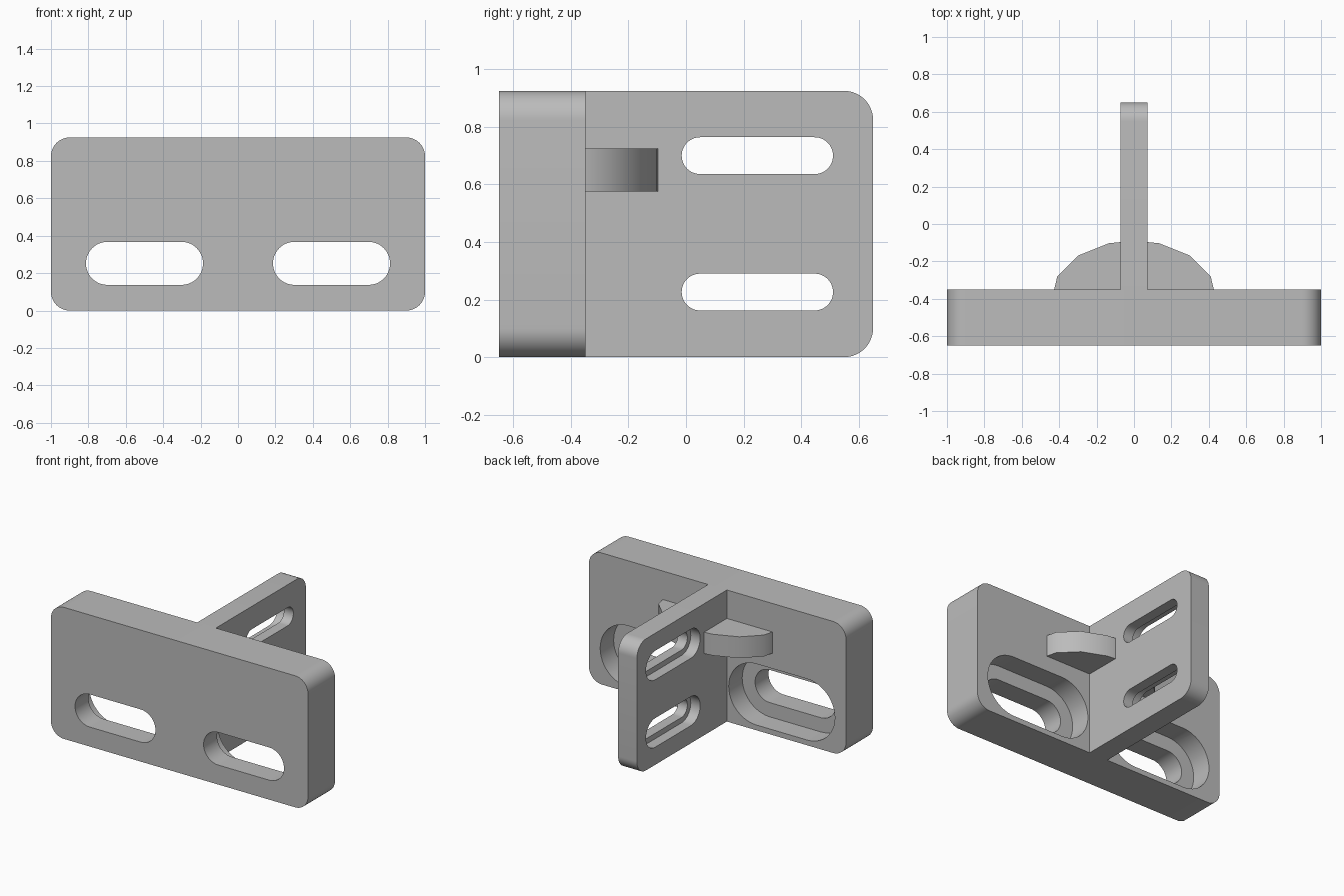
import bpy, bmesh, math

old = bpy.data.objects.get("Cube")
if old:
    bpy.data.objects.remove(old, do_unlink=True)

grey = bpy.data.materials.new("plain grey")
grey.use_nodes = True
colour = (0.5, 0.5, 0.5, 1)
grey.diffuse_color = colour
grey.node_tree.nodes["Principled BSDF"].inputs["Base Color"].default_value = colour


def arc(u, v, r, start, end, steps):
    """Points on an arc, angles in degrees."""
    angles = [math.radians(start + (end - start) * i / steps) for i in range(steps + 1)]
    return [(u + r * math.cos(a), v + r * math.sin(a)) for a in angles]


def slot(u, v, half_length, r):
    """Outline of a round-ended slot lying along u."""
    s = half_length - r
    return arc(u + s, v, r, -90, 90, 24) + arc(u - s, v, r, 90, 270, 24)


def prism(name, outline, axis, lo, hi):
    """Extrude a flat outline along an axis from lo to hi."""
    place = {"x": lambda u, v: (lo, u, v),
             "y": lambda u, v: (u, lo, v),
             "z": lambda u, v: (u, v, lo)}[axis]
    bm = bmesh.new()
    face = bm.faces.new([bm.verts.new(place(u, v)) for u, v in outline])
    extruded = bmesh.ops.extrude_face_region(bm, geom=[face])["geom"]
    for vert in extruded:
        if isinstance(vert, bmesh.types.BMVert):
            vert.co["xyz".index(axis)] = hi
    bmesh.ops.recalc_face_normals(bm, faces=bm.faces)
    mesh = bpy.data.meshes.new(name)
    bm.to_mesh(mesh)
    bm.free()
    obj = bpy.data.objects.new(name, mesh)
    bpy.context.collection.objects.link(obj)
    mesh.materials.append(grey)
    return obj


def activate(obj):
    bpy.ops.object.select_all(action="DESELECT")
    obj.select_set(True)
    bpy.context.view_layer.objects.active = obj


def cut(obj, outline, axis, lo, hi):
    """Cut a prism out of a part and discard the cutter."""
    cutter = prism("cutter", outline, axis, lo, hi)
    cutter.hide_render = True
    activate(obj)
    mod = obj.modifiers.new("cut", "BOOLEAN")
    mod.operation = "DIFFERENCE"
    mod.solver = "EXACT"
    mod.object = cutter
    bpy.ops.object.modifier_apply(modifier=mod.name)
    bpy.data.objects.remove(cutter, do_unlink=True)


def smooth(obj, degrees=30):
    activate(obj)
    bpy.ops.object.shade_smooth_by_angle(angle=math.radians(degrees))


height, corner = 0.925, 0.1
front, inner, back = -0.65, -0.35, 0.65
half_fin = 0.073

# Front plate with rounded corners and two slots, counterbored from behind
a, top = 1 - corner, height - corner
plate = prism("mounting_plate",
              arc(a, corner, corner, -90, 0, 12) + arc(a, top, corner, 0, 90, 12)
              + arc(-a, top, corner, 90, 180, 12) + arc(-a, corner, corner, 180, 270, 12),
              "y", front, inner)
for side in (-1, 1):
    cut(plate, slot(side * 0.5, 0.252, 0.313, 0.115), "y", front - 0.1, inner + 0.1)
    cut(plate, slot(side * 0.5, 0.252, 0.413, 0.215), "y", -0.5, inner + 0.1)
smooth(plate)

# Rear fin with two slots, counterbored from its right side
b = back - corner
fin = prism("rear_fin",
            [(inner, 0)] + arc(b, corner, corner, -90, 0, 12)
            + arc(b, top, corner, 0, 90, 12) + [(inner, height)],
            "x", -half_fin, half_fin)
for z in (0.226, 0.7):
    cut(fin, slot(0.248, z, 0.263, 0.064), "x", -0.2, 0.2)
    cut(fin, slot(0.248, z, 0.301, 0.102), "x", -0.2, 0)
smooth(fin)

# Faceted gussets in the angles between plate and fin
profile = [(half_fin, inner), (0.427, inner), (0.41, -0.28),
           (0.297, -0.168), (0.135, -0.103), (half_fin, -0.097)]
for name, side in (("left_gusset", 1), ("right_gusset", -1)):
    gusset = prism(name, [(side * x, y) for x, y in profile], "z", 0.575, 0.725)
    smooth(gusset, 35)
